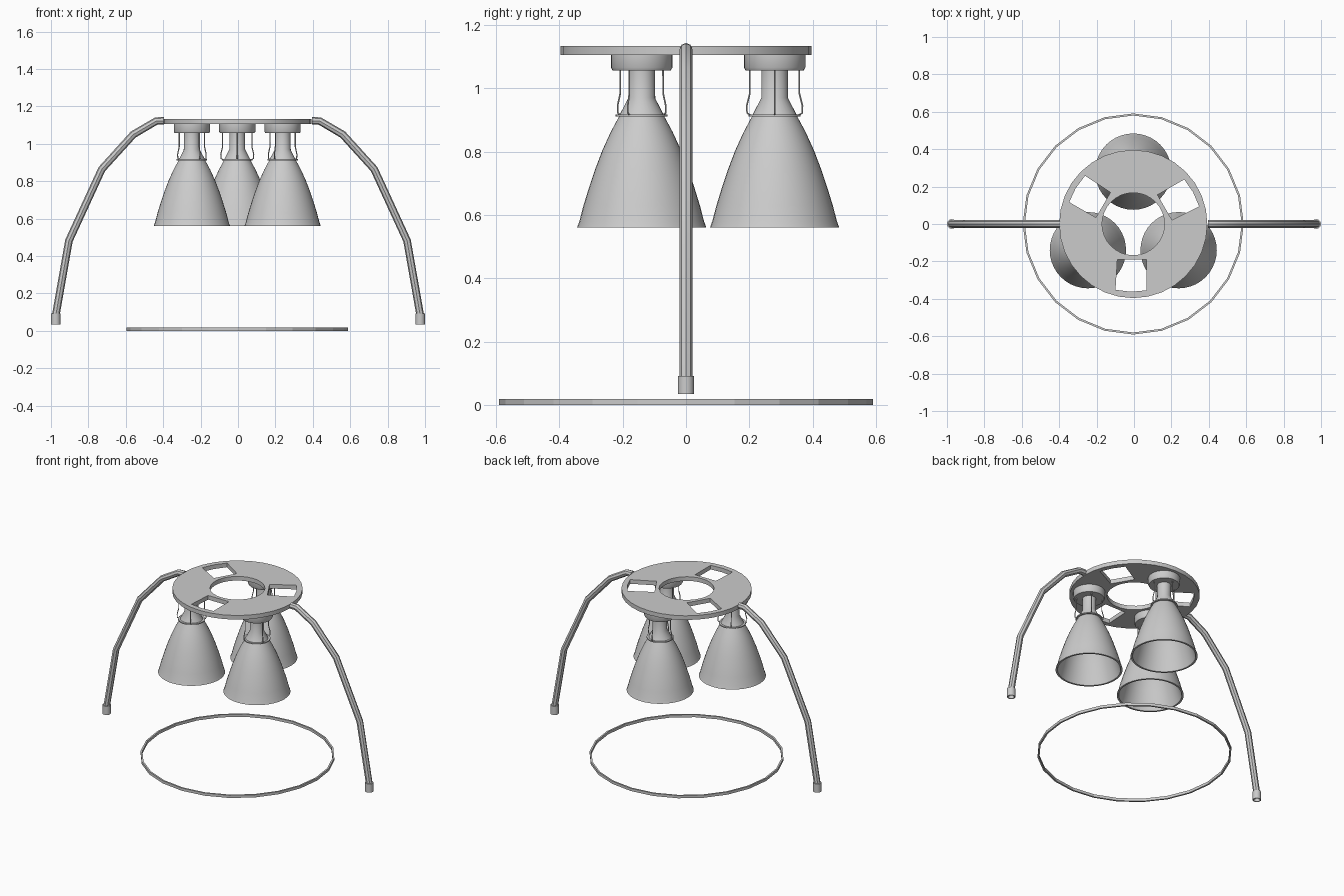
import bpy, bmesh, math
from math import sin, cos, radians, pi

if "Cube" in bpy.data.objects:
    bpy.data.objects.remove(bpy.data.objects["Cube"])

CX = -0.004  # slight offset of plate, lamps and floor ring

metal = bpy.data.materials.new("grey_metal")
metal.diffuse_color = (0.6, 0.6, 0.6, 1)
metal.use_nodes = True
metal.node_tree.nodes["Principled BSDF"].inputs["Base Color"].default_value = metal.diffuse_color


def finish(ob, angle=30):
    ob.data.materials.clear()
    ob.data.materials.append(metal)
    bpy.ops.object.select_all(action='DESELECT')
    bpy.context.view_layer.objects.active = ob
    ob.select_set(True)
    if ob.type == 'CURVE':
        bpy.ops.object.convert(target='MESH')
        ob = bpy.context.view_layer.objects.active
    bpy.ops.object.shade_smooth_by_angle(angle=radians(angle))
    return ob


def lathe(name, profile, loc, n=32, closed=False, angle=30):
    """Spin (radius, z) points about the z axis; radius 0 makes a pole."""
    bm = bmesh.new()
    rings = []
    for r, z in profile:
        if r == 0:
            rings.append([bm.verts.new((0, 0, z))] * n)
        else:
            rings.append([bm.verts.new((r * cos(2 * pi * i / n), r * sin(2 * pi * i / n), z))
                          for i in range(n)])
    pairs = list(zip(rings, rings[1:]))
    if closed:
        pairs.append((rings[-1], rings[0]))
    for a, b in pairs:
        for i in range(n):
            j = (i + 1) % n
            bm.faces.new(list(dict.fromkeys((a[i], a[j], b[j], b[i]))))
    bmesh.ops.recalc_face_normals(bm, faces=bm.faces[:])
    me = bpy.data.meshes.new(name)
    bm.to_mesh(me)
    bm.free()
    ob = bpy.data.objects.new(name, me)
    ob.location = loc
    bpy.context.collection.objects.link(ob)
    return finish(ob, angle)


def curve(name, paths, cyclic=False, flat=False, radius=0.0, extrude=0.0, res=1, loc=(0, 0, 0)):
    cu = bpy.data.curves.new(name, 'CURVE')
    cu.dimensions = '2D' if flat else '3D'
    cu.fill_mode = 'BOTH' if flat else 'FULL'
    cu.extrude = extrude
    cu.bevel_depth = radius
    cu.bevel_resolution = res
    cu.use_fill_caps = not flat
    for pts in paths:
        sp = cu.splines.new('POLY')
        sp.points.add(len(pts) - 1)
        for p, co in zip(sp.points, pts):
            p.co = (*co, 1)
        sp.use_cyclic_u = cyclic
    ob = bpy.data.objects.new(name, cu)
    ob.location = loc
    bpy.context.collection.objects.link(ob)
    return finish(ob)


# top plate: disc with a round hole and three windows
def circle(r, n):
    return [(r * cos(2 * pi * i / n), r * sin(2 * pi * i / n), 0) for i in range(n)]


def window(a):
    local = [(0.19, -0.085), (0.352, -0.095), (0.362, -0.012), (0.355, 0.07), (0.19, 0.07)]
    return [(u * cos(a) - t * sin(a), u * sin(a) + t * cos(a), 0) for u, t in local]


curve("top_plate", [circle(0.396, 32), circle(0.167, 32)] +
      [window(radians(a)) for a in (30, 150, 270)],
      cyclic=True, flat=True, extrude=0.014, loc=(CX, 0, 1.12))

# floor ring
lathe("floor_ring", [(0.591, 0), (0.591, 0.018), (0.580, 0.018), (0.580, 0)],
      (CX, 0, 0), n=24, closed=True, angle=10)

# three hanging lamps
for k, deg in enumerate((90, 210, 330), 1):
    a = radians(deg)
    loc = (CX + 0.28 * cos(a), 0.28 * sin(a), 0)
    lathe(f"lamp_cap_{k}", [(0, 1.106), (0.097, 1.106), (0.097, 1.066), (0.092, 1.057), (0, 1.057)], loc)
    lathe(f"lamp_neck_{k}", [(0.042, 1.06), (0.042, 0.97), (0.072, 0.912)], loc)
    # shade: outer wall down, rim, inner wall up
    lathe(f"lamp_shade_{k}", [
        (0.07, 0.914), (0.098, 0.862), (0.124, 0.805), (0.147, 0.745), (0.167, 0.685),
        (0.184, 0.63), (0.197, 0.58), (0.204, 0.561), (0.192, 0.561), (0.186, 0.58),
        (0.157, 0.685), (0.137, 0.745), (0.114, 0.805), (0.088, 0.862), (0.06, 0.904), (0, 0.904)],
        loc, n=40)
    lathe(f"shade_collar_{k}", [(0.068, 0.911), (0.082, 0.911), (0.082, 0.918), (0.068, 0.918)],
          loc, closed=True)
    # four bent wires between cap and collar
    bend = [(0.078, 1.06), (0.078, 0.985), (0.088, 0.945), (0.087, 0.922), (0.074, 0.914)]
    wires = []
    for q in range(4):
        b = a + q * pi / 2
        wires.append([(r * cos(b), r * sin(b), z) for r, z in bend])
    curve(f"lamp_wires_{k}", wires, radius=0.003, loc=loc)

# two bent legs with feet
leg = [(0.395, 1.123), (0.437, 1.122), (0.56, 1.05), (0.728, 0.865), (0.904, 0.482), (0.974, 0.085)]
for side, s in (("left", -1), ("right", 1)):
    curve(f"{side}_leg", [[(s * x, 0, z) for x, z in leg]], radius=0.0205, res=2)
    lathe(f"{side}_foot", [(0, 0.092), (0.0255, 0.092), (0.0255, 0.034), (0.019, 0.034),
                           (0.019, 0.06), (0, 0.06)], (s * 0.9745, 0, 0), n=16)
